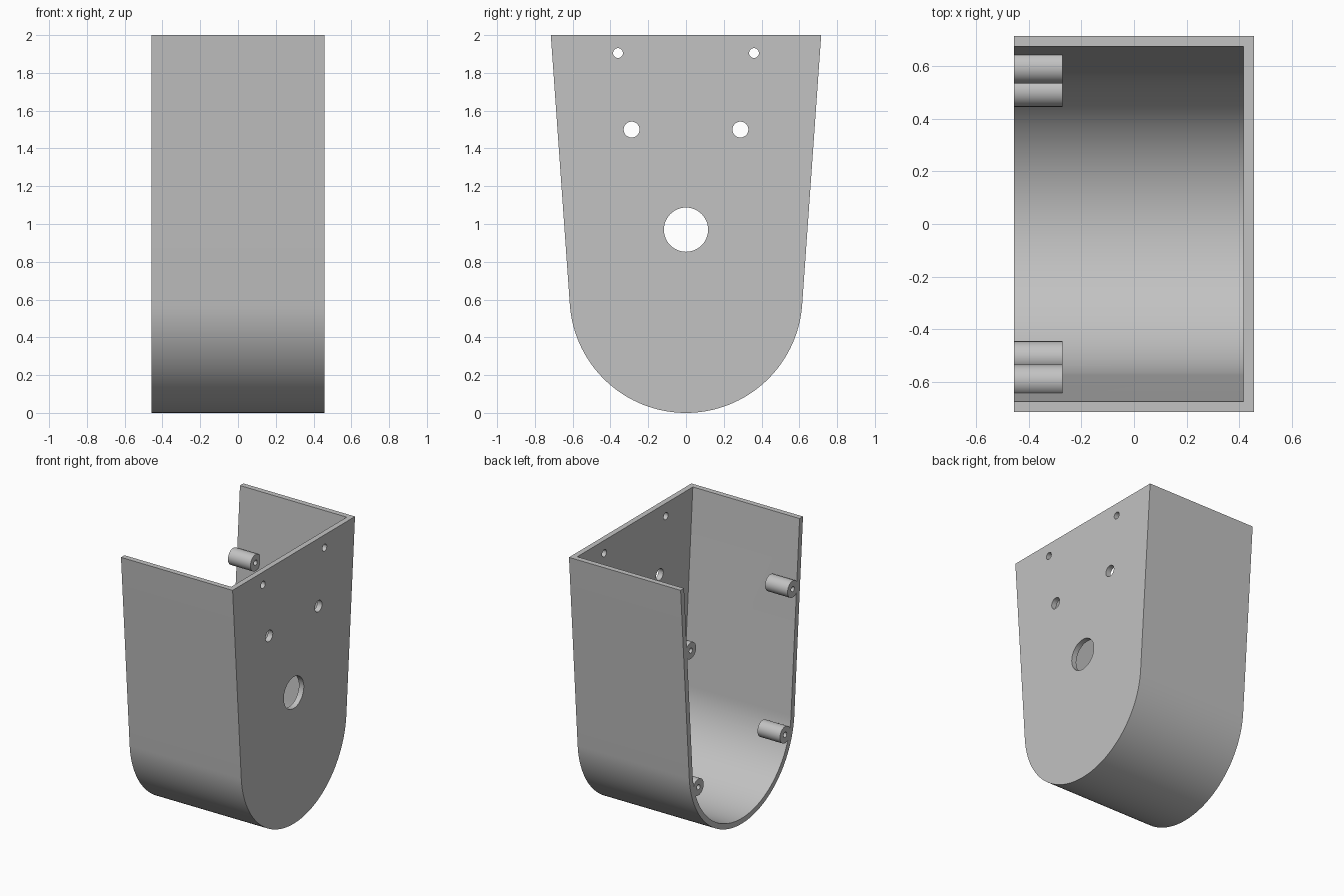
import bpy, bmesh, math

cube = bpy.data.objects.get("Cube")
if cube:
    bpy.data.objects.remove(cube, do_unlink=True)

HALF_DEPTH = 0.457      # half length along x
TOP_WIDTH = 0.716       # half width at the rim
RADIUS = 0.6165         # rounded bottom
WALL = 0.04
LEAN = math.atan(0.0706)  # outward lean of the side walls

grey = bpy.data.materials.new("plain grey")
grey.use_nodes = True
colour = (0.54, 0.54, 0.54, 1)
grey.diffuse_color = colour
grey.node_tree.nodes["Principled BSDF"].inputs["Base Color"].default_value = colour


def prism(name, outline, x0, x1):
    """Extrude a (y, z) outline along x."""
    bm = bmesh.new()
    face = bm.faces.new([bm.verts.new((x0, y, z)) for y, z in outline])
    new = bmesh.ops.extrude_face_region(bm, geom=[face])["geom"]
    moved = [v for v in new if isinstance(v, bmesh.types.BMVert)]
    bmesh.ops.translate(bm, verts=moved, vec=(x1 - x0, 0, 0))
    bmesh.ops.recalc_face_normals(bm, faces=bm.faces)
    mesh = bpy.data.meshes.new(name)
    bm.to_mesh(mesh)
    bm.free()
    mesh.materials.append(grey)
    obj = bpy.data.objects.new(name, mesh)
    bpy.context.collection.objects.link(obj)
    return obj


def rod(name, y, z, r, x0, x1, sides=48):
    angles = [2 * math.pi * i / sides for i in range(sides)]
    return prism(name, [(y + r * math.cos(a), z + r * math.sin(a)) for a in angles], x0, x1)


def u_outline(r, top, steps=64):
    """Round bottom with tangent walls leaning outward up to the given height."""
    start, sweep = math.pi + LEAN, math.pi - 2 * LEAN
    arc = []
    for i in range(steps + 1):
        a = start + sweep * i / steps
        arc.append((r * math.cos(a), RADIUS + r * math.sin(a)))
    y, z = arc[-1]
    rim = y + (top - z) * math.tan(LEAN)
    return [(-rim, top)] + arc + [(rim, top)]


def combine(target, tool, operation):
    mod = target.modifiers.new(operation.lower(), "BOOLEAN")
    mod.operation, mod.solver, mod.object = operation, "EXACT", tool
    bpy.context.view_layer.objects.active = target
    bpy.ops.object.modifier_apply(modifier=mod.name)
    bpy.data.objects.remove(tool, do_unlink=True)


# Casing: rounded shell, open at the top and at the -x end
casing = prism("casing", u_outline(RADIUS, 2.0), -HALF_DEPTH, HALF_DEPTH)
cavity = prism("cavity_cutter", u_outline(RADIUS - WALL, 2.2), -HALF_DEPTH - 0.2, HALF_DEPTH - WALL)
combine(casing, cavity, "DIFFERENCE")

# Screw posts inside the open end, each with a hole along it
for side in (-1, 1):
    for y, z in ((0.596, 1.508), (0.507, 0.464)):
        combine(casing, rod("screw_post", side * y, z, 0.061, -HALF_DEPTH, -0.273), "UNION")
        combine(casing, rod("screw_hole", side * y, z, 0.019, -0.6, -0.2, 24), "DIFFERENCE")

# Holes through the end plate
plate_holes = [(0, 0.97, 0.117)]
for side in (-1, 1):
    plate_holes += [(side * 0.36, 1.905, 0.026), (side * 0.288, 1.5, 0.042)]
for y, z, r in plate_holes:
    combine(casing, rod("plate_hole", y, z, r, 0.3, 0.6), "DIFFERENCE")

# Smooth curves, sharp edges
bpy.ops.object.select_all(action="DESELECT")
casing.select_set(True)
bpy.context.view_layer.objects.active = casing
bpy.ops.object.shade_smooth_by_angle(angle=math.radians(25))
